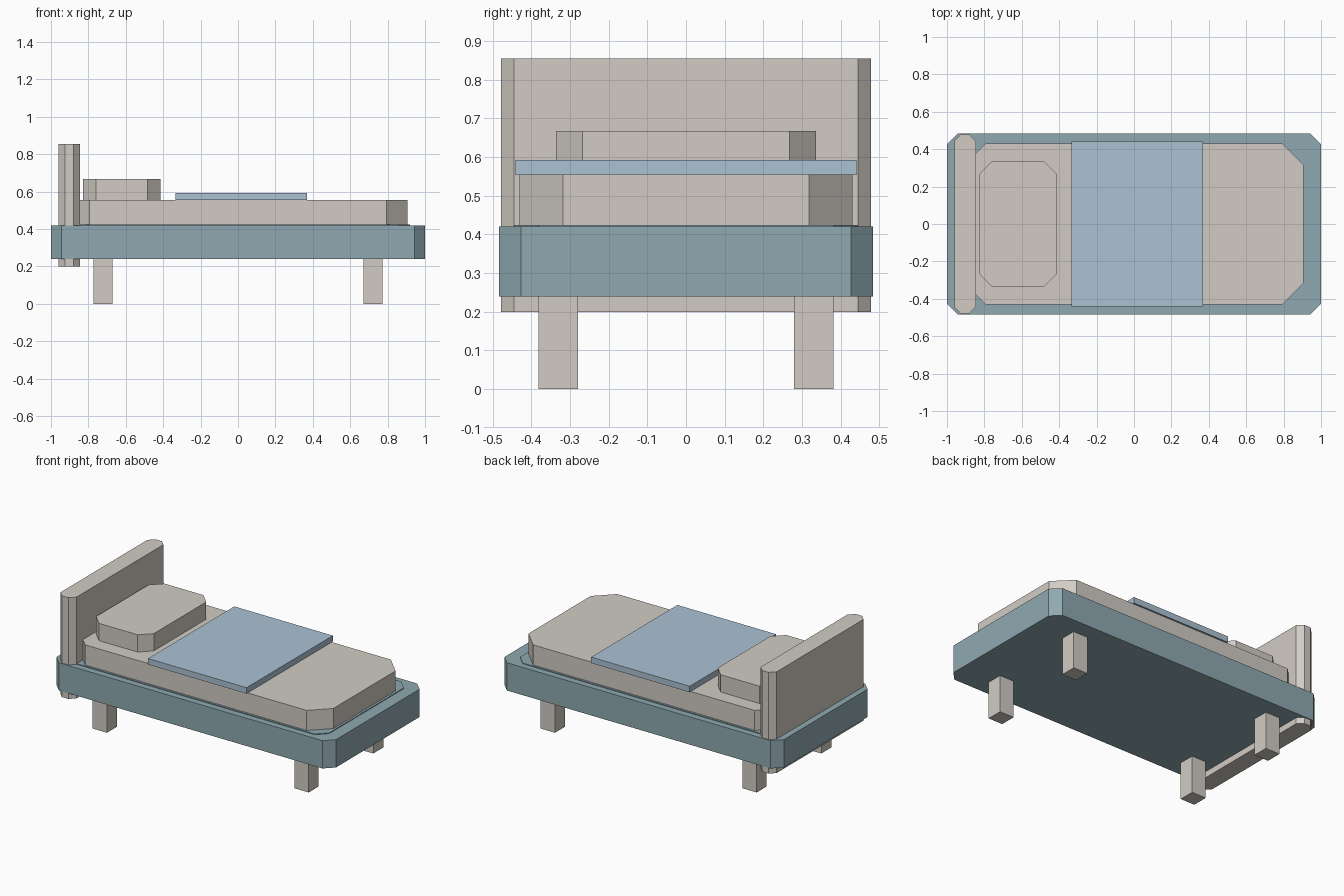
import bpy
import bmesh

cube = bpy.data.objects.get("Cube")
if cube:
    bpy.data.objects.remove(cube, do_unlink=True)


def make_material(name, rgb):
    mat = bpy.data.materials.new(name)
    mat.use_nodes = True
    colour = (*rgb, 1.0)
    mat.diffuse_color = colour
    mat.node_tree.nodes["Principled BSDF"].inputs["Base Color"].default_value = colour
    return mat


linen = make_material("warm linen", (0.64, 0.60, 0.55))
teal = make_material("muted teal", (0.275, 0.40, 0.44))
blue = make_material("pale blue", (0.41, 0.54, 0.65))


def slab(name, x, y, z, mat, cut=0.0):
    """Box between the given ranges, its upright corners chamfered by cut."""
    (x0, x1), (y0, y1), (z0, z1) = x, y, z
    if cut:
        outline = [(x0 + cut, y0), (x1 - cut, y0), (x1, y0 + cut), (x1, y1 - cut),
                   (x1 - cut, y1), (x0 + cut, y1), (x0, y1 - cut), (x0, y0 + cut)]
    else:
        outline = [(x0, y0), (x1, y0), (x1, y1), (x0, y1)]
    bm = bmesh.new()
    base = bm.faces.new([bm.verts.new((px, py, z0)) for px, py in outline])
    extruded = bmesh.ops.extrude_face_region(bm, geom=[base], use_keep_orig=True)
    top = [v for v in extruded["geom"] if isinstance(v, bmesh.types.BMVert)]
    bmesh.ops.translate(bm, verts=top, vec=(0, 0, z1 - z0))
    bmesh.ops.recalc_face_normals(bm, faces=bm.faces)
    mesh = bpy.data.meshes.new(name)
    bm.to_mesh(mesh)
    bm.free()
    mesh.materials.append(mat)
    obj = bpy.data.objects.new(name, mesh)
    bpy.context.collection.objects.link(obj)
    return obj


def sym(half):
    return (-half, half)


# Base frame with a thin raised platform under the mattress
slab("bed_frame", sym(1.0), sym(0.484), (0.24, 0.42), teal, 0.057)
slab("platform", sym(0.92), sym(0.443), (0.41, 0.425), teal, 0.062)

# Headboard, running down through the frame
slab("headboard", (-0.96, -0.845), sym(0.478), (0.20, 0.855), linen, 0.034)

# Bedding
slab("mattress", sym(0.905), sym(0.43), (0.42, 0.555), linen, 0.112)
slab("pillow", (-0.828, -0.415), sym(0.336), (0.55, 0.667), linen, 0.068)
slab("blanket", (-0.335, 0.37), sym(0.441), (0.554, 0.593), blue)

# Four square legs
for x_name, x in (("head", -0.722), ("foot", 0.722)):
    for y_name, y in (("right", -0.33), ("left", 0.33)):
        slab(f"{x_name}_{y_name}_leg", (x - 0.051, x + 0.051),
             (y - 0.051, y + 0.051), (0.0, 0.245), linen)
